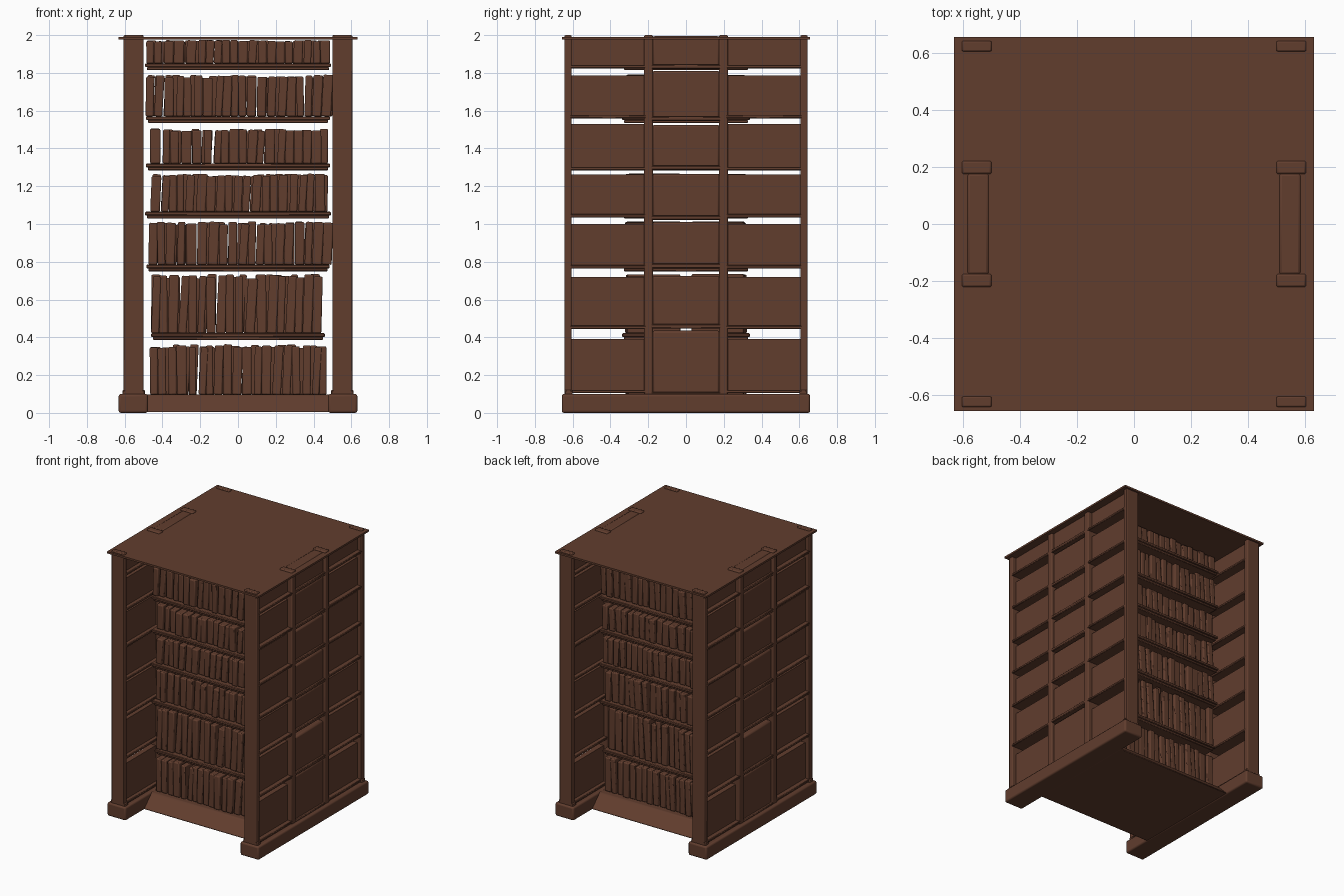
import bpy, bmesh, random
from math import radians
from mathutils import Matrix, Vector

random.seed(7)
cube = bpy.data.objects.get("Cube")
if cube:
    bpy.data.objects.remove(cube, do_unlink=True)

wood = bpy.data.materials.new("dark_brown_wood")
wood.use_nodes = True
brown = (0.12, 0.047, 0.027, 1)
wood.diffuse_color = brown
wood.node_tree.nodes["Principled BSDF"].inputs["Base Color"].default_value = brown


def add_box(bm, x, y, z, tilt=0):
    """Box from three (min, max) ranges, tilted sideways about its base."""
    size = [r[1] - r[0] for r in (x, y, z)]
    base = Vector((sum(x) / 2, sum(y) / 2, z[0]))
    m = (Matrix.Translation(base) @ Matrix.Rotation(radians(tilt), 4, 'Y')
         @ Matrix.Translation((0, 0, size[2] / 2)) @ Matrix.Diagonal((*size, 1)))
    return bmesh.ops.create_cube(bm, size=1, matrix=m)["verts"]


def finish(name, bm, bevel=0, segments=1):
    mesh = bpy.data.meshes.new(name)
    bm.to_mesh(mesh)
    bm.free()
    ob = bpy.data.objects.new(name, mesh)
    bpy.context.collection.objects.link(ob)
    mesh.materials.append(wood)
    if bevel:
        mod = ob.modifiers.new("Bevel", 'BEVEL')
        mod.width, mod.segments = bevel, segments
    bpy.ops.object.select_all(action='DESELECT')
    ob.select_set(True)
    bpy.context.view_layer.objects.active = ob
    bpy.ops.object.shade_smooth_by_angle(angle=radians(40))


def box(name, x, y, z, bevel=0, segments=1):
    bm = bmesh.new()
    add_box(bm, x, y, z)
    finish(name, bm, bevel, segments)


def span(a, b, sign):
    return (a, b) if sign > 0 else (-b, -a)


# Top board
box("top_board", (-0.632, 0.632), (-0.657, 0.657), (1.976, 1.99))

# Recessed floor with sloping front and back edges
bm = bmesh.new()
for v in add_box(bm, (-0.49, 0.49), (-0.345, 0.345), (0.004, 0.097)):
    if v.co.z < 0.05:
        v.co.y *= 1.27
finish("floor", bm, 0.008, 2)

# Side panel heights, bottom and top of each tier
outer_tiers = [(0.12, 0.39), (0.46, 0.72), (0.78, 1.0), (1.05, 1.262),
               (1.3, 1.53), (1.575, 1.785), (1.84, 1.98)]
centre_tiers = [(0.1, 0.435), (0.46, 0.725), (0.78, 1.01), (1.035, 1.265),
                (1.3, 1.525), (1.56, 1.81), (1.835, 1.994)]

for sx, side in ((1, "left"), (-1, "right")):
    # Foot rail and posts
    box(f"{side}_foot_rail", span(0.477, 0.632, sx), (-0.657, 0.657), (0, 0.1), 0.012, 3)
    for sy, end in ((-1, "front"), (1, "back")):
        box(f"{side}_{end}_corner_post", span(0.5, 0.605, sx), span(0.606, 0.643, sy), (0.09, 2.0), 0.006, 2)
        box(f"{side}_{end}_post_foot", span(0.492, 0.612, sx), span(0.6, 0.643, sy), (0.09, 0.122), 0.005)
        box(f"{side}_{end}_middle_post", span(0.5, 0.605, sx), span(0.175, 0.222, sy), (0.09, 2.0), 0.008, 2)
        # Outer bay panels with a rail under each
        panels, rails = bmesh.new(), bmesh.new()
        for low, high in outer_tiers:
            add_box(panels, span(0.53, 0.57, sx), span(0.215, 0.61, sy), (low, high))
            add_box(rails, span(0.5, 0.605, sx), span(0.2, 0.615, sy), (low - 0.016, low + 0.002))
        finish(f"{side}_{end}_panels", panels)
        finish(f"{side}_{end}_rails", rails, 0.004)
    # Centre bay panels and rails
    panels, rails = bmesh.new(), bmesh.new()
    for low, high in centre_tiers:
        add_box(panels, span(0.507, 0.588, sx), (-0.18, 0.18), (low, high))
        add_box(rails, span(0.5, 0.605, sx), (-0.185, 0.185), (low - 0.014, low + 0.01))
    finish(f"{side}_centre_panels", panels, 0.012, 2)
    finish(f"{side}_centre_rails", rails, 0.005)

# Shelves with a set-back lower board: top height, half width
shelves = [(0.422, 0.46), (0.785, 0.485), (1.065, 0.492), (1.32, 0.487), (1.57, 0.487), (1.85, 0.492)]
bm = bmesh.new()
for top, half in shelves:
    add_box(bm, (-half, half), (-0.338, 0.338), (top - 0.02, top))
    add_box(bm, (-half + 0.01, half - 0.01), (-0.328, 0.328), (top - 0.036, top - 0.018))
finish("shelves", bm, 0.004)

# Front and back rows of leaning books: base height, top height, half width
rows = [(0.097, 0.365, 0.465), (0.422, 0.735, 0.46), (0.785, 1.015, 0.475), (1.065, 1.268, 0.465),
        (1.32, 1.505, 0.465), (1.57, 1.79, 0.49), (1.85, 1.975, 0.485)]
for i, (low, high, half) in enumerate(rows):
    for sy, end in ((-1, "front"), (1, "back")):
        bm = bmesh.new()
        x = -half
        while x < half - 0.03:
            width = random.uniform(0.036, 0.054)
            height = (high - low) * random.uniform(0.92, 1)
            depth = random.uniform(0.3, 0.322)
            add_box(bm, (x, x + width), span(0.03, depth, sy), (low, low + height), random.uniform(-1, 4))
            x += width + random.choice((0.001, 0.002, 0.006, 0.012))
        finish(f"{end}_book_row_{i + 1}", bm, 0.007, 2)
